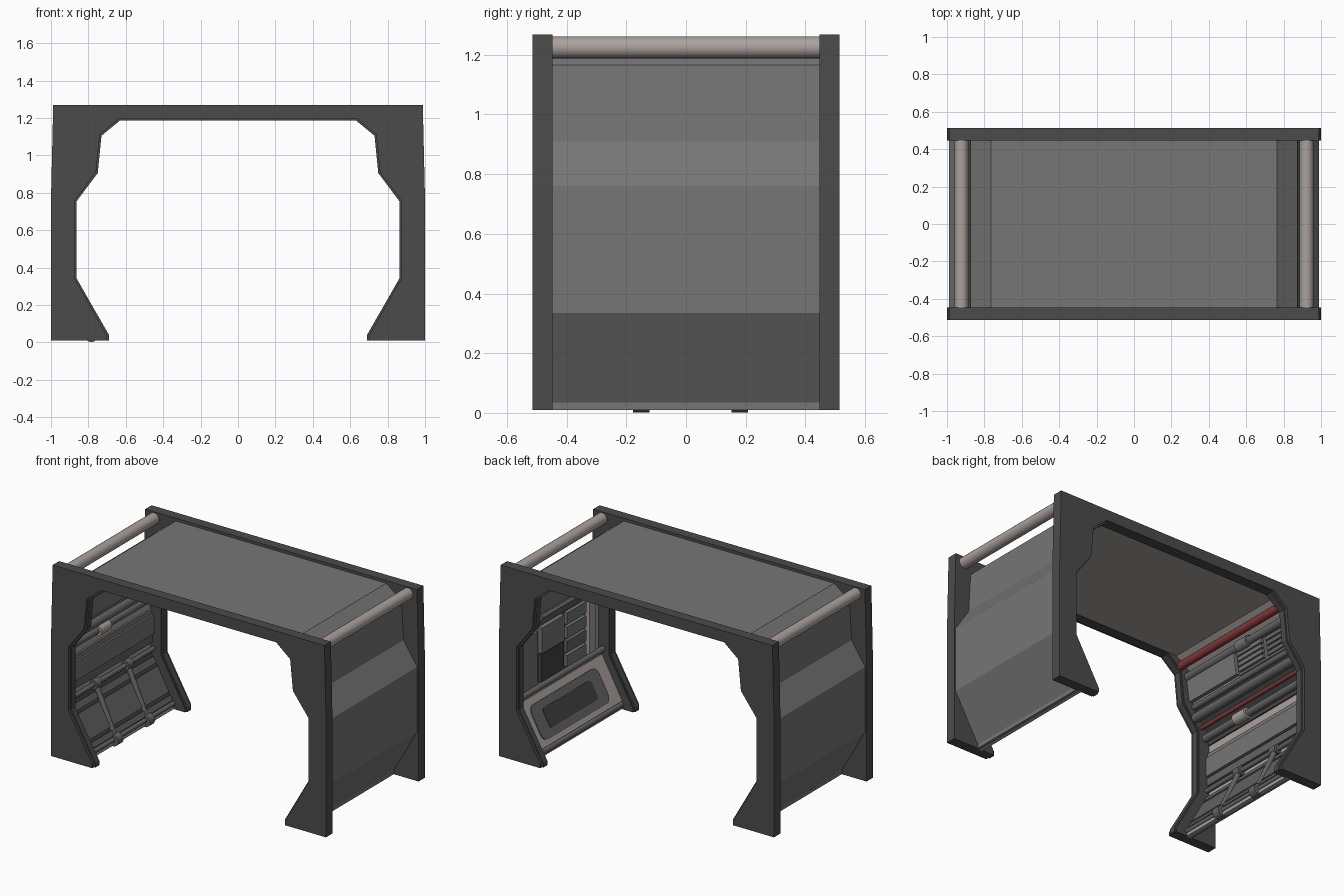
import bpy, bmesh, math
from mathutils import Vector

if "Cube" in bpy.data.objects:
    bpy.data.objects.remove(bpy.data.objects["Cube"])

def mat(name, c):
    m = bpy.data.materials.new(name)
    m.diffuse_color = (*c, 1)
    m.use_nodes = True
    m.node_tree.nodes["Principled BSDF"].inputs["Base Color"].default_value = m.diffuse_color
    return m

FRAME = mat("dark frame grey", (.07, .07, .07))
SHELL = mat("shell grey", (.18, .18, .18))
WARM = mat("pale warm grey", (.40, .36, .34))
DARK = mat("dark panel", (.055, .055, .055))
PIPE = mat("pipe grey", (.13, .13, .13))
RED = mat("red pipe", (.24, .04, .04))

def finish(name, bm, m, smooth=False):
    bmesh.ops.recalc_face_normals(bm, faces=bm.faces)
    me = bpy.data.meshes.new(name)
    bm.to_mesh(me)
    bm.free()
    me.materials.append(m)
    ob = bpy.data.objects.new(name, me)
    bpy.context.collection.objects.link(ob)
    if smooth:
        bpy.context.view_layer.objects.active = ob
        ob.select_set(True)
        bpy.ops.object.shade_smooth_by_angle(angle=math.radians(40))
        ob.select_set(False)
    return ob

def solid(name, pts, offset, m):
    """Polygon of 3D points swept along an offset vector."""
    bm = bmesh.new()
    f = bm.faces.new([bm.verts.new(p) for p in pts])
    r = bmesh.ops.extrude_face_region(bm, geom=[f])
    bmesh.ops.translate(bm, vec=offset, verts=[v for v in r["geom"] if isinstance(v, bmesh.types.BMVert)])
    return finish(name, bm, m)

def arch(name, outer, inner, y0, y1, m):
    """Arch between two right-half profiles (top to bottom), mirrored in x."""
    def full(h):
        return [(-x, z) for x, z in reversed(h)] + list(h)
    loop = full(outer) + full(inner)[::-1]
    return solid(name, [(x, y0, z) for x, z in loop], Vector((0, y1 - y0, 0)), m)

def pipe(name, p, q, r, m, n=14):
    p, q = Vector(p), Vector(q)
    bm = bmesh.new()
    bmesh.ops.create_cone(bm, cap_ends=True, segments=n, radius1=r, radius2=r, depth=(q - p).length)
    rot = (q - p).to_track_quat('Z', 'Y').to_matrix().to_4x4()
    rot.translation = (p + q) / 2
    bm.transform(rot)
    return finish(name, bm, m, True)

# profiles, right half, from roof to foot
OPEN = [(.63, 1.187), (.73, 1.105), (.75, .905), (.863, .755), (.863, .342), (.69, .04), (.69, .01)]
RIM = [(.637, 1.195), (.739, 1.111), (.759, .909), (.873, .759), (.873, .34), (.70, .037), (.70, .01)]
FOUT = [(.988, 1.268), (1.0, .76), (1.0, .01)]
SKIN = [(.765, 1.25), (.875, 1.165), (.89, .91), (.99, .76), (.99, .335), (.82, .035), (.82, .01)]
MID = [(.735, 1.22), (.835, 1.145), (.857, .91), (.968, .76), (.968, .337), (.80, .035), (.80, .01)]
LINE = [(.70, 1.20), (.80, 1.13), (.83, .91), (.95, .76), (.95, .34), (.78, .03), (.78, .01)]

# end frames with a slim inner rim, and the skin and lining between them
for s, tag in ((-1, "front"), (1, "back")):
    arch(tag + "_frame", FOUT, RIM, s * .447, s * .514, FRAME)
    arch(tag + "_frame_rim", RIM, OPEN, s * .455, s * .495, FRAME)
arch("outer_shell", SKIN, MID, -.455, .455, SHELL)
arch("inner_lining", MID, LINE, -.455, .455, WARM)

# roof-edge rods
for s, tag in ((-1, "left"), (1, "right")):
    pipe(tag + "_roof_rod", (s * .923, -.46, 1.225), (s * .923, .46, 1.225), .037, WARM, 20)

def panel(name, side, seg, t0, t1, y0, y1, depth, m, base=0, r=0):
    """Plate on a lining segment; t runs down the segment, r rounds the corners."""
    a, b = (Vector((side * x, 0, z)) for x, z in LINE[seg:seg + 2])
    d = (b - a).normalized()
    n = Vector((d.z * side, 0, -d.x * side))
    L = (b - a).length
    s0, s1 = t0 * L, t1 * L
    pts = []
    for k, (s, y, ds, dy) in enumerate(((s1, y1, -1, -1), (s0, y1, 1, -1), (s0, y0, 1, 1), (s1, y0, -1, 1))):
        steps = 4 if r else 0
        for i in range(steps + 1):
            ang = math.pi / 2 * (k + (i / steps if steps else 0))
            pts.append((s + ds * r + r * math.cos(ang), y + dy * r + r * math.sin(ang)) if r else (s, y))
    return solid(name, [a + d * s + n * base + Vector((0, y, 0)) for s, y in pts], n * depth, m)

def long_pipe(name, x, z, r, m, y0=-.455, y1=.455):
    return pipe(name, (x, y0, z), (x, y1, z), r, m)

# LEFT WALL: services
long_pipe("upper_red_pipe", -.735, 1.145, .026, RED)
long_pipe("upper_grey_pipe", -.785, 1.085, .026, PIPE)
long_pipe("upper_pipe_sleeve", -.785, 1.085, .036, SHELL, .02, .12)
panel("upper_left_panel", -1, 1, .3, .92, -.45, -.02, .03, SHELL)
panel("upper_right_backing", -1, 1, .28, .95, -.02, .45, .006, PIPE)
for i in range(4):
    t = .32 + i * .15
    panel("upper_slat", -1, 1, t, t + .11, .0, .22, .025, SHELL)
    panel("upper_slat_end", -1, 1, t, t + .11, .25, .44, .015, PIPE)
panel("shoulder_recess", -1, 2, .02, .98, -.45, .45, .008, DARK)
long_pipe("shoulder_pipe_large", -.85, .835, .03, PIPE)
long_pipe("shoulder_pipe_small", -.835, .9, .018, PIPE)
long_pipe("middle_red_pipe", -.893, .782, .013, RED)
long_pipe("middle_grey_pipe", -.92, .72, .024, PIPE)
long_pipe("middle_pipe_clamp", -.915, .72, .035, WARM, -.16, -.05)
panel("middle_upper_backing", -1, 3, 0, .19, -.45, .45, .008, DARK)
panel("middle_upper_plank", -1, 3, .32, .4, -.45, .45, .012, SHELL)
panel("middle_main_plank", -1, 3, .4, .7, -.45, .45, .025, SHELL)
panel("middle_lower_plank", -1, 3, .72, .84, -.45, .45, .015, PIPE)

# left slope with rails, rungs and joints
panel("left_slope_backing", -1, 4, .02, .98, -.45, .45, .006, DARK)
for t0, t1 in ((.08, .2), (.26, .74), (.8, .9)):
    panel("left_slope_plate", -1, 4, t0, t1, -.44, .44, .016, PIPE)
for x, z, tag in ((-.93, .368, "upper"), (-.785, .045, "lower")):
    long_pipe(tag + "_rail", x, z, .015, PIPE)
for y in (-.15, .18):
    pipe("rung", (-.93, y, .368), (-.785, y, .044), .017, PIPE)
    long_pipe("rung_top_joint", -.93, .368, .03, PIPE, y - .027, y + .027)
    long_pipe("rung_low_joint", -.785, .04, .038, PIPE, y - .027, y + .027)

# RIGHT WALL: equipment panels
panel("right_upper_panel", 1, 1, .1, .9, -.44, .44, .015, SHELL)
panel("right_shoulder_panel", 1, 2, .1, .9, -.2, .3, .02, PIPE)
panel("right_tall_door", 1, 3, .04, .44, -.05, .18, .03, SHELL)
panel("right_dark_door", 1, 3, .46, .9, -.05, .18, .025, DARK)
panel("right_drawer_recess", 1, 3, 0, .92, -.29, -.06, .006, PIPE)
for i in range(4):
    t = .04 + i * .22
    panel("right_drawer", 1, 3, t, t + .18, -.28, -.08, .03, SHELL if i != 2 else PIPE)
panel("right_post", 1, 3, 0, .95, -.38, -.31, .03, WARM)
panel("right_side_cabinet", 1, 3, .06, .9, .22, .42, .025, SHELL)

# right sloping console with rounded inset screen
panel("console_plate", 1, 4, .05, .92, -.45, .45, .02, WARM)
panel("console_bezel", 1, 4, .18, .82, -.35, .35, .006, PIPE, .02, .045)
panel("console_screen", 1, 4, .32, .68, -.25, .25, .004, DARK, .026, .02)
long_pipe("console_upper_rail", .92, .368, .02, PIPE)
long_pipe("console_lower_rail", .785, .04, .02, PIPE)
